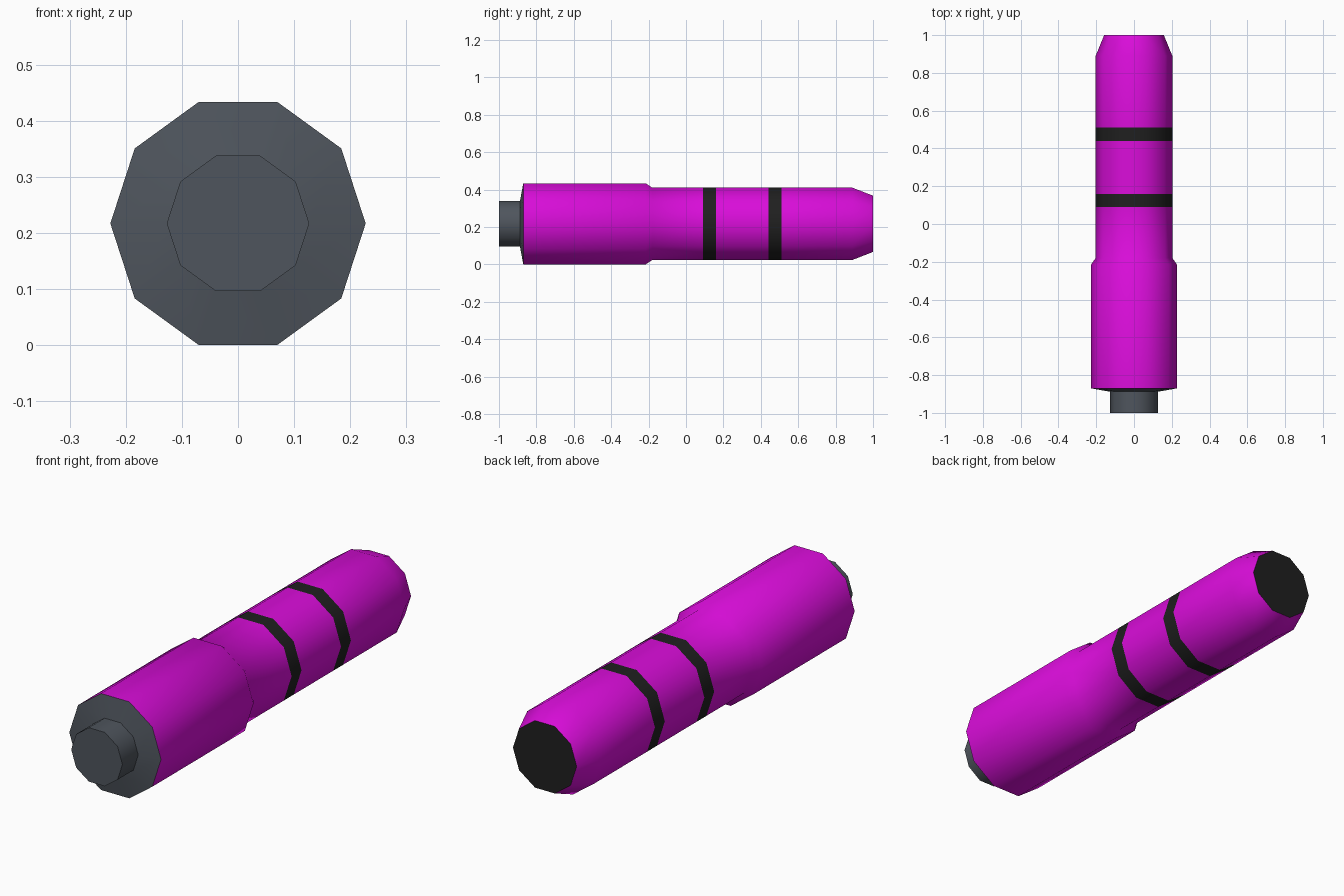
import bpy
import bmesh
import math

if "Cube" in bpy.data.objects:
    bpy.data.objects.remove(bpy.data.objects["Cube"])

SIDES = 10
CENTRE_Z = 0.217


def material(name, colour):
    m = bpy.data.materials.new(name)
    m.diffuse_color = (*colour, 1.0)
    m.use_nodes = True
    m.node_tree.nodes["Principled BSDF"].inputs["Base Color"].default_value = m.diffuse_color
    return m


MAGENTA = material("magenta", (0.70, 0.004, 0.70))
GREY = material("slate grey", (0.078, 0.091, 0.110))
BLACK = material("black", (0.014, 0.014, 0.014))


def lathe(name, profile, mats, rule, cap_front=False, cap_back=False):
    """Ten-sided solid along y from (y, radius) points; rule(y) picks a material."""
    bm = bmesh.new()
    rings = []
    for y, r in profile:
        angles = [2 * math.pi * i / SIDES for i in range(SIDES)]
        rings.append([bm.verts.new((r * math.cos(a), y, CENTRE_Z + r * math.sin(a)))
                      for a in angles])
    for (ya, _), (yb, _), ra, rb in zip(profile, profile[1:], rings, rings[1:]):
        for i in range(SIDES):
            j = (i + 1) % SIDES
            f = bm.faces.new((ra[i], rb[i], rb[j], ra[j]))
            f.material_index = rule((ya + yb) / 2)
    if cap_front:
        bm.faces.new(rings[0]).material_index = rule(profile[0][0])
    if cap_back:
        bm.faces.new(rings[-1][::-1]).material_index = rule(profile[-1][0])
    mesh = bpy.data.meshes.new(name)
    bm.to_mesh(mesh)
    bm.free()
    for m in mats:
        mesh.materials.append(m)
    obj = bpy.data.objects.new(name, mesh)
    bpy.context.collection.objects.link(obj)
    bpy.ops.object.select_all(action='DESELECT')
    obj.select_set(True)
    bpy.context.view_layer.objects.active = obj
    bpy.ops.object.shade_smooth_by_angle(angle=math.radians(45))
    return obj


# Narrow stem and the shallow collar behind it
lathe("stem", [(-1.0, 0.127), (-0.888, 0.127)], [GREY], lambda y: 0, cap_front=True)
lathe("collar", [(-0.888, 0.127), (-0.87, 0.2275)], [GREY], lambda y: 0)

# Barrel: wide grip, step down, two dark bands, tapered tail with a dark end
BANDS = [(0.09, 0.16), (0.44, 0.51)]


def barrel_colour(y):
    dark = y > 0.99 or any(a < y < b for a, b in BANDS)
    return 1 if dark else 0


barrel = [(-0.87, 0.2275), (-0.215, 0.2275), (-0.18, 0.203)]
barrel += [(y, 0.203) for band in BANDS for y in band]
barrel += [(0.89, 0.203), (1.0, 0.158)]
lathe("barrel", barrel, [MAGENTA, BLACK], barrel_colour, cap_back=True)
